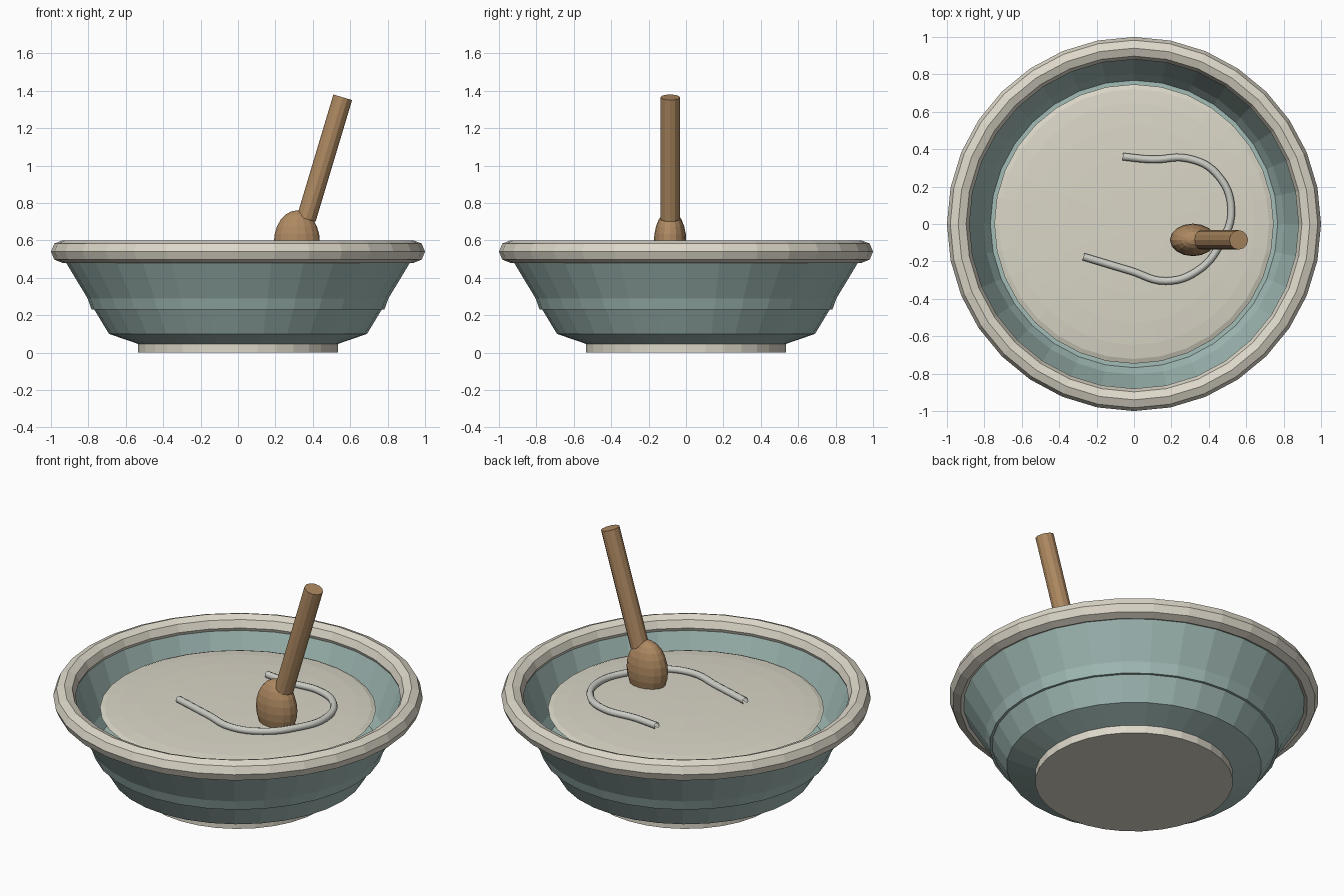
import bpy, bmesh
from math import cos, sin, pi
from mathutils import Vector

if "Cube" in bpy.data.objects:
    bpy.data.objects.remove(bpy.data.objects["Cube"])

SEG = 32


def material(name, rgb):
    m = bpy.data.materials.new(name)
    m.diffuse_color = (*rgb, 1)
    m.use_nodes = True
    m.node_tree.nodes["Principled BSDF"].inputs["Base Color"].default_value = m.diffuse_color
    return m


teal = material("teal_glaze", (0.36, 0.50, 0.47))
cream = material("cream_glaze", (0.73, 0.69, 0.59))
porridge = material("pale_filling", (0.70, 0.67, 0.57))
wood = material("wood", (0.42, 0.25, 0.12))
grey = material("pale_grey", (0.60, 0.60, 0.56))


def lathe(name, profile, mat, closed=False):
    """Spin (radius, height) points around z; radius 0 becomes a pole."""
    bm = bmesh.new()
    rings = []
    for r, z in profile:
        n = SEG if r > 0 else 1
        rings.append([bm.verts.new((r * cos(2 * pi * i / SEG), r * sin(2 * pi * i / SEG), z))
                      for i in range(n)])
    pairs = list(zip(rings, rings[1:])) + ([(rings[-1], rings[0])] if closed else [])
    for a, b in pairs:
        for i in range(SEG):
            j = (i + 1) % SEG
            quad = [a[i % len(a)], a[j % len(a)], b[j % len(b)], b[i % len(b)]]
            bm.faces.new(list(dict.fromkeys(quad)))
    bmesh.ops.recalc_face_normals(bm, faces=bm.faces)
    me = bpy.data.meshes.new(name)
    bm.to_mesh(me)
    bm.free()
    ob = bpy.data.objects.new(name, me)
    bpy.context.collection.objects.link(ob)
    me.materials.append(mat)
    return ob


def ellipsoid(name, loc, scale, segs, rings, mat):
    bpy.ops.mesh.primitive_uv_sphere_add(segments=segs, ring_count=rings, radius=1,
                                         location=loc, scale=scale)
    ob = bpy.context.object
    ob.name = name
    ob.data.materials.append(mat)
    return ob


# Foot and bowl; the inner wall meets its flat floor just outside the outer wall
lathe("foot", [(0, 0), (0.535, 0), (0.535, 0.06), (0, 0.06)], cream)
lathe("bowl", [(0, 0.045), (0.53, 0.045), (0.69, 0.10), (0.931, 0.50),
               (0.89, 0.53), (0.783, 0.23), (0, 0.23)], teal)

# Eight-sided rounded rim
lathe("rim", [(0.94 + 0.06 * cos(k * pi / 4), 0.54 + 0.06 * sin(k * pi / 4)) for k in range(8)],
      cream, closed=True)

# Domed filling
ellipsoid("filling", (0, 0, 0.47), (0.747, 0.747, 0.04), SEG, 12, porridge)

# Stirrer: rounded head and leaning handle
ellipsoid("stirrer_head", (0.315, -0.085, 0.59), (0.123, 0.087, 0.17), 16, 12, wood)
low, high = Vector((0.365, -0.085, 0.715)), Vector((0.56, -0.085, 1.365))
axis = high - low
bpy.ops.mesh.primitive_cylinder_add(vertices=12, radius=0.052, depth=axis.length,
                                    location=(low + high) / 2)
handle = bpy.context.object
handle.name = "stirrer_handle"
handle.rotation_euler = axis.to_track_quat('Z', 'Y').to_euler()
handle.data.materials.append(wood)

# Swirl strand lying on the filling
path = [(-0.06, 0.36), (0.10, 0.345), (0.29, 0.35), (0.44, 0.27), (0.52, 0.08),
        (0.46, -0.11), (0.34, -0.25), (0.17, -0.305), (-0.02, -0.25), (-0.27, -0.175)]
cu = bpy.data.curves.new("swirl_strand", 'CURVE')
cu.dimensions = '3D'
cu.bevel_depth = 0.02
cu.bevel_resolution = 2
cu.resolution_u = 6
spline = cu.splines.new('BEZIER')
spline.bezier_points.add(len(path) - 1)
for p, (x, y) in zip(spline.bezier_points, path):
    p.co = (x, y, 0.52)
    p.handle_left_type = p.handle_right_type = 'AUTO'
cu.materials.append(grey)
bpy.context.collection.objects.link(bpy.data.objects.new("swirl_strand", cu))
